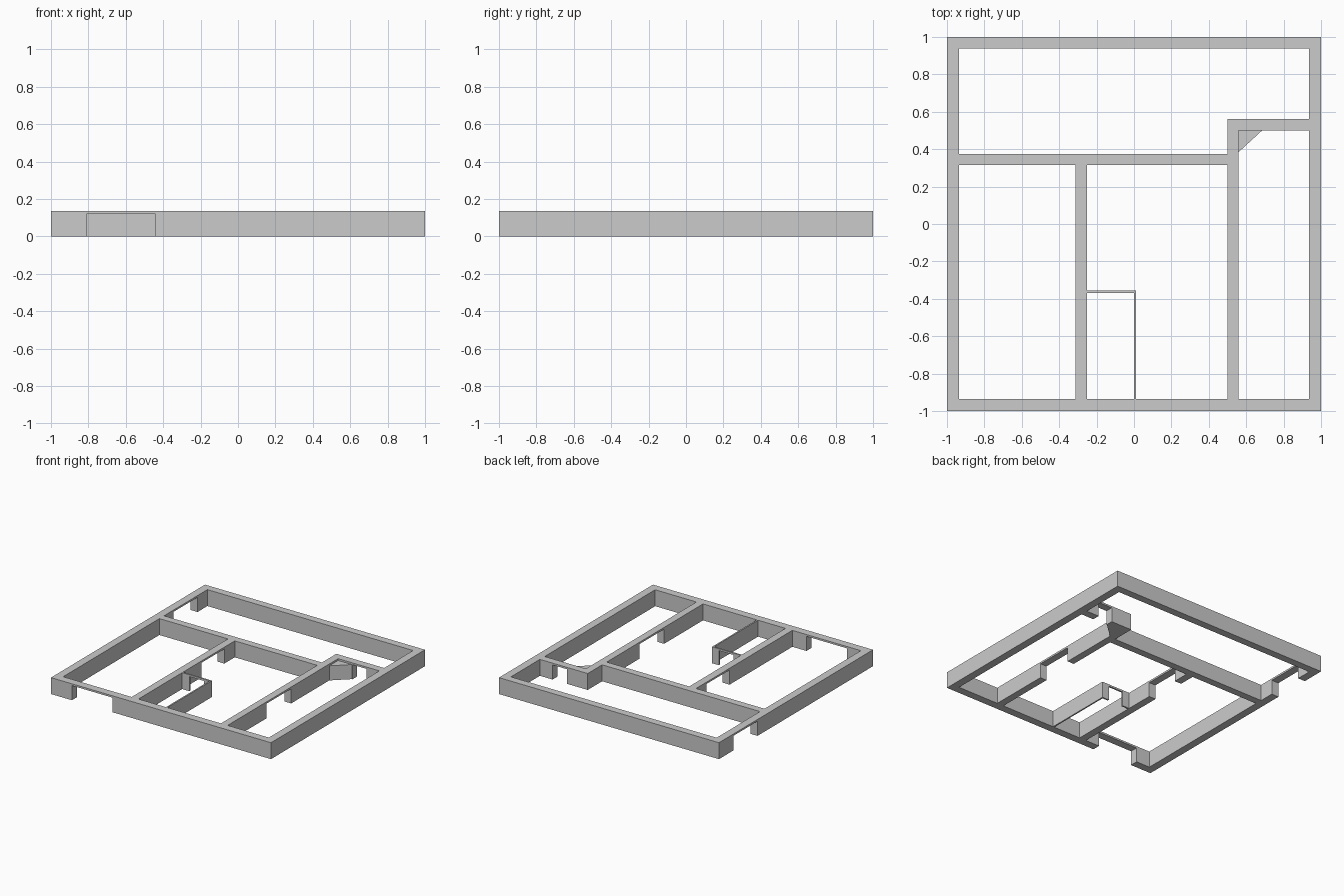
import bpy, bmesh

if "Cube" in bpy.data.objects:
    bpy.data.objects.remove(bpy.data.objects["Cube"])

HEIGHT, DOOR = 0.135, 0.12   # wall top, door head


def prism(name, outline, z0, z1):
    """Extrude a counter-clockwise plan outline from z0 to z1."""
    bm = bmesh.new()
    low = [bm.verts.new((x, y, z0)) for x, y in outline]
    high = [bm.verts.new((x, y, z1)) for x, y in outline]
    bm.faces.new(low[::-1])
    bm.faces.new(high)
    for i in range(len(outline)):
        j = (i + 1) % len(outline)
        bm.faces.new((low[i], low[j], high[j], high[i]))
    mesh = bpy.data.meshes.new(name)
    bm.to_mesh(mesh)
    bm.free()
    obj = bpy.data.objects.new(name, mesh)
    bpy.context.collection.objects.link(obj)
    return obj


def rect(x0, y0, x1, y1):
    return [(x0, y0), (x1, y0), (x1, y1), (x0, y1)]


def cut(target, outline, z0, z1):
    cutter = prism("cutter", outline, z0, z1)
    cutter.hide_render = True
    mod = target.modifiers.new("cut", 'BOOLEAN')
    mod.operation, mod.solver, mod.object = 'DIFFERENCE', 'EXACT', cutter
    bpy.context.view_layer.objects.active = target
    bpy.ops.object.modifier_apply(modifier=mod.name)
    bpy.data.objects.remove(cutter)


# Solid slab from which the rooms are carved, leaving the walls
walls = prism("house_walls", rect(-1, -1, 1, 1), 0, HEIGHT)

rooms = [
    # back hall
    [(-.935, .375), (.5, .375), (.5, .562), (.935, .562), (.935, .938), (-.935, .938)],
    # left room
    rect(-.935, -.935, -.312, .315),
    # middle room, wrapping round the closet
    [(-.25, -.355), (.012, -.355), (.012, -.935), (.5, -.935), (.5, .315), (-.25, .315)],
    # closet with thin walls
    rect(-.25, -.935, 0, -.368),
    # right room with a corner wedge
    [(.56, -.935), (.935, -.935), (.935, .5), (.685, .5), (.56, .385)],
]
for room in rooms:
    cut(walls, room, -.1, .3)

# Corner wedge stops at door-head height
cut(walls, [(.56, .37), (.7, .5), (.56, .5)], DOOR, .3)

# Door openings, each leaving a thin lintel above
doors = [
    rect(-.81, -1.1, -.44, -.9),      # front entrance
    rect(-1.1, .50, -.9, .81),        # side entrance
    rect(-.34, -.12, -.22, .18),      # left room
    rect(.47, -.43, .59, -.11),       # right room
    rect(.69, .47, .82, .59),         # right room to hall
    rect(-.185, -.40, -.05, -.32),    # closet
]
for door in doors:
    cut(walls, door, -.1, DOOR)
